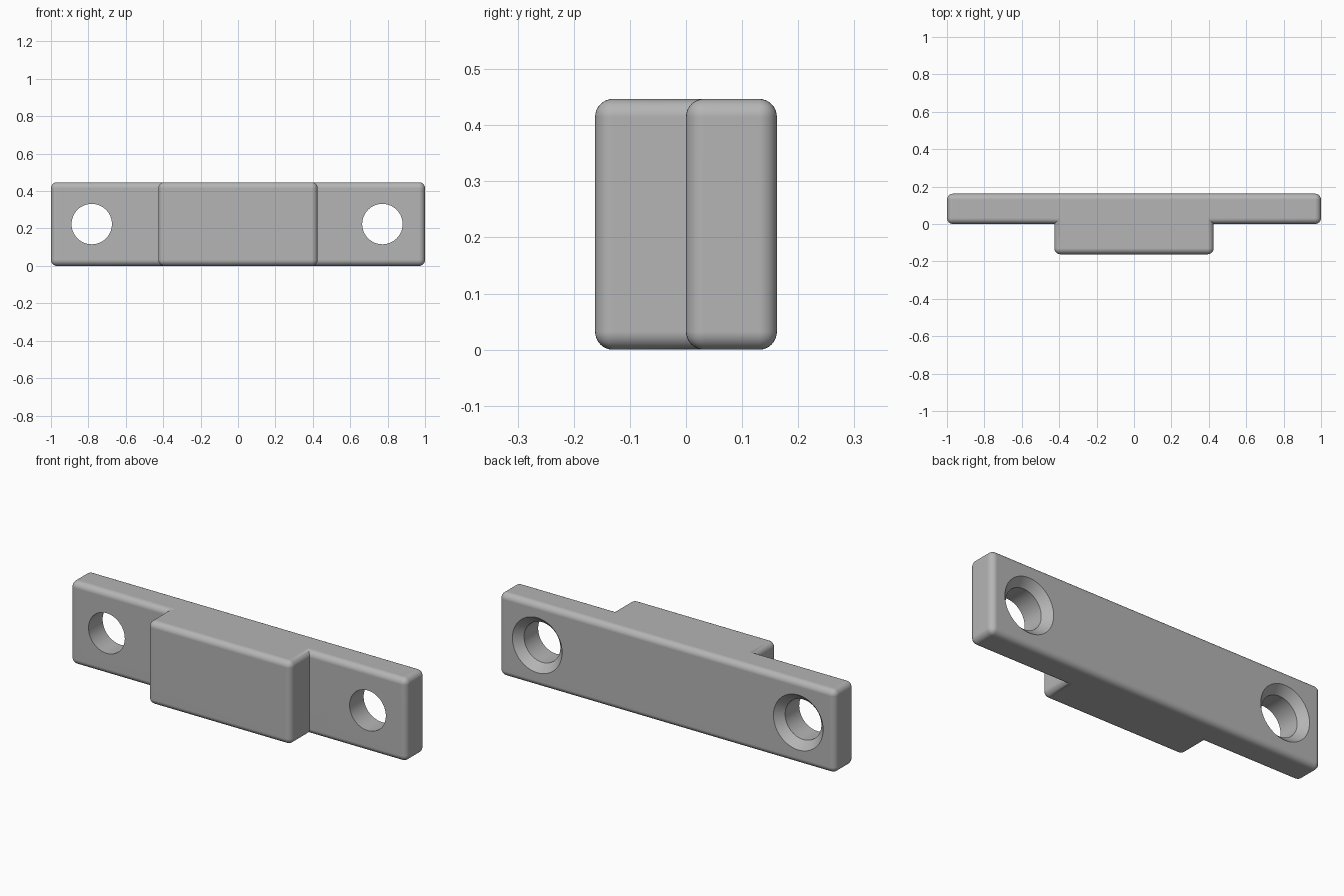
import bpy
import bmesh
from mathutils import Matrix

cube = bpy.data.objects.get("Cube")
if cube:
    bpy.data.objects.remove(cube, do_unlink=True)

HEIGHT, BACK, FRONT, STEP = 0.447, 0.162, -0.162, 0.0
BLOCK = 0.426            # half width of the raised block
FILLET = 0.032
HOLE_R, SINK_R, SINK_DEPTH = 0.108, 0.148, 0.042
HOLES = (-0.782, 0.772)

grey = bpy.data.materials.new("light grey")
grey.use_nodes = True
colour = (0.46, 0.46, 0.46, 1)
grey.diffuse_color = colour
grey.node_tree.nodes["Principled BSDF"].inputs["Base Color"].default_value = colour


def make_object(name, bm):
    bmesh.ops.recalc_face_normals(bm, faces=bm.faces[:])
    mesh = bpy.data.meshes.new(name)
    bm.to_mesh(mesh)
    bm.free()
    mesh.materials.append(grey)
    obj = bpy.data.objects.new(name, mesh)
    bpy.context.collection.objects.link(obj)
    return obj


# Mounting bar: T profile extruded upward, every convex edge rounded
bm = bmesh.new()
half = [(BLOCK, FRONT), (BLOCK, STEP), (1, STEP), (1, BACK)]
profile = half + [(-x, y) for x, y in reversed(half)]
base = bm.faces.new([bm.verts.new((x, y, 0)) for x, y in profile])
top = bmesh.ops.extrude_face_region(bm, geom=[base])["geom"]
bmesh.ops.translate(bm, vec=(0, 0, HEIGHT),
                    verts=[v for v in top if isinstance(v, bmesh.types.BMVert)])
bmesh.ops.recalc_face_normals(bm, faces=bm.faces[:])
convex = [e for e in bm.edges if e.calc_face_angle_signed() > 0.1]
bmesh.ops.bevel(bm, geom=convex, offset=FILLET, offset_type='OFFSET',
                segments=8, profile=0.5, affect='EDGES')
bar = make_object("mounting_bar", bm)


# Countersunk screw holes, opening wide at the back
def hole_cutter(x):
    bm = bmesh.new()
    over = 0.03
    points = [(0, STEP - over), (HOLE_R, STEP - over), (HOLE_R, BACK - SINK_DEPTH),
              (SINK_R, BACK), (SINK_R + over, BACK + over), (0, BACK + over)]
    verts = [bm.verts.new((x + r, y, HEIGHT / 2)) for r, y in points]
    edges = [bm.edges.new(pair) for pair in zip(verts, verts[1:])]
    bmesh.ops.spin(bm, geom=verts + edges, cent=(x, 0, HEIGHT / 2), axis=(0, 1, 0),
                   angle=6.2831853, steps=64, use_duplicate=False)
    bmesh.ops.remove_doubles(bm, verts=bm.verts[:], dist=0.0001)
    return make_object("hole_cutter", bm)


bpy.ops.object.select_all(action='DESELECT')
bpy.context.view_layer.objects.active = bar
bar.select_set(True)
for x in HOLES:
    cutter = hole_cutter(x)
    cutter.hide_render = True
    cut = bar.modifiers.new("screw_hole", 'BOOLEAN')
    cut.operation = 'DIFFERENCE'
    cut.solver = 'EXACT'
    cut.object = cutter
    bpy.ops.object.modifier_apply(modifier=cut.name)
    bpy.data.objects.remove(cutter, do_unlink=True)

# Smooth fillets and bores, flat main faces
bpy.ops.object.shade_smooth_by_angle(angle=0.5)
normals = bar.modifiers.new("flat_faces", 'WEIGHTED_NORMAL')
normals.keep_sharp = True
